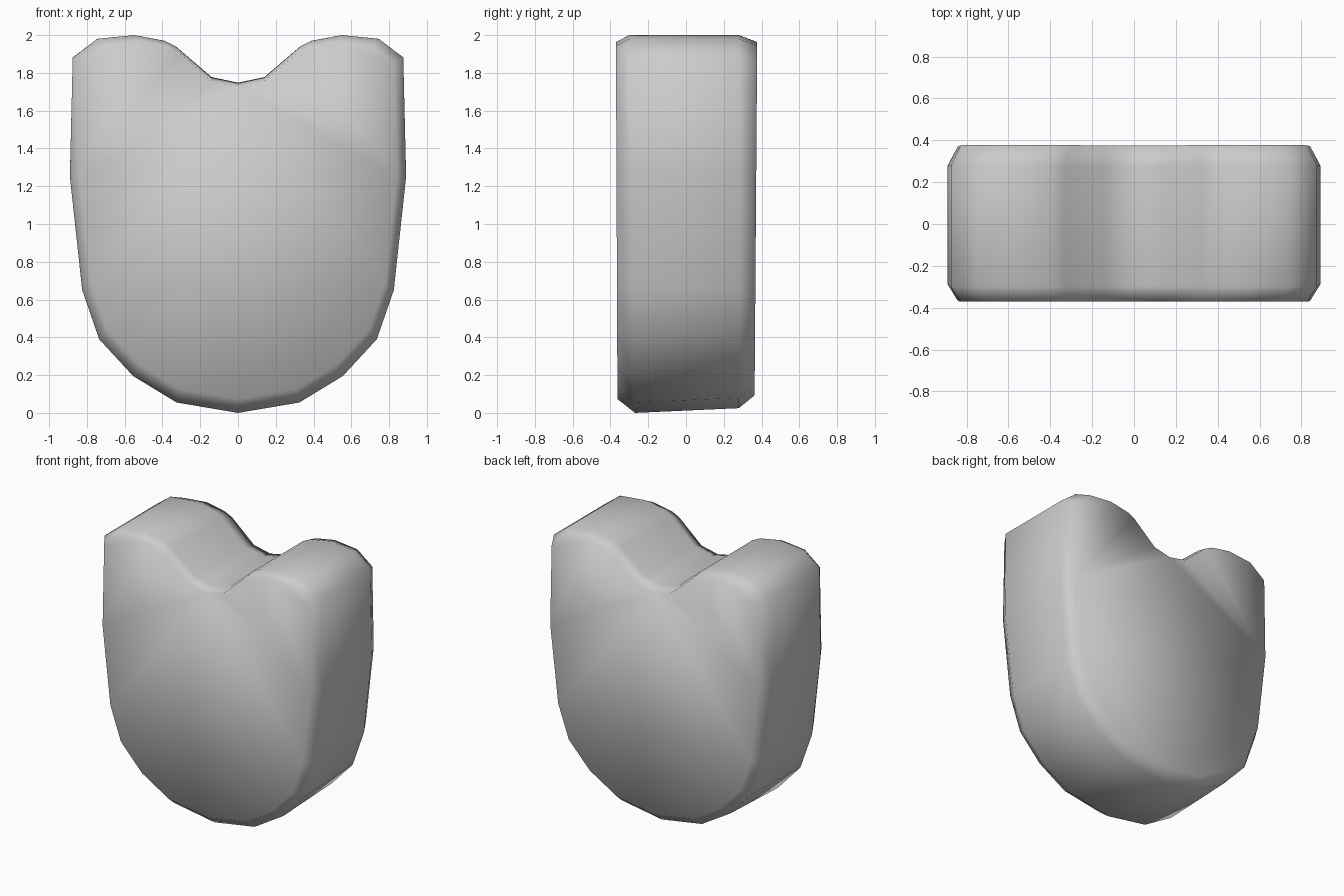
import bpy, bmesh

if "Cube" in bpy.data.objects:
    bpy.data.objects.remove(bpy.data.objects["Cube"])

# Right half of the notched shield outline (x, z), from notch to bottom tip
half = [(0, 1.745), (0.14, 1.775), (0.33, 1.94), (0.39, 1.97), (0.55, 2.0),
        (0.745, 1.98), (0.875, 1.88), (0.89, 1.25), (0.825, 0.65),
        (0.735, 0.39), (0.555, 0.195), (0.325, 0.055), (0, 0.0)]
outline = half + [(-x, z) for x, z in half[-2:0:-1]]

bm = bmesh.new()


def ring(scale, y, y_slope=0.0, lift=0.0):
    """One outline loop, shrunk toward the upper middle and set at depth y."""
    loop = []
    for x, z in outline:
        z2 = 1.333 + (z - 1.333) * scale
        z2 += lift * (1 - z / 2)
        loop.append(bm.verts.new((x * scale, y + y_slope * z, z2)))
    return loop


# Front face edge, front rim, back rim, back face edge
rings = [ring(0.945, -0.363, -0.004), ring(1.0, -0.27, -0.015),
         ring(1.0, 0.28, 0.0, 0.025), ring(0.945, 0.363, 0.007, 0.02)]
n = len(outline)
for a, b in zip(rings, rings[1:]):
    for i in range(n):
        j = (i + 1) % n
        bm.faces.new((a[i], a[j], b[j], b[i]))
caps = [bm.faces.new(rings[0]), bm.faces.new(rings[-1])]
bmesh.ops.recalc_face_normals(bm, faces=bm.faces[:])
bmesh.ops.triangulate(bm, faces=caps)
for f in bm.faces:
    f.smooth = True

mesh = bpy.data.meshes.new("notched_block")
bm.to_mesh(mesh)
bm.free()
block = bpy.data.objects.new("notched_block", mesh)
bpy.context.collection.objects.link(block)
